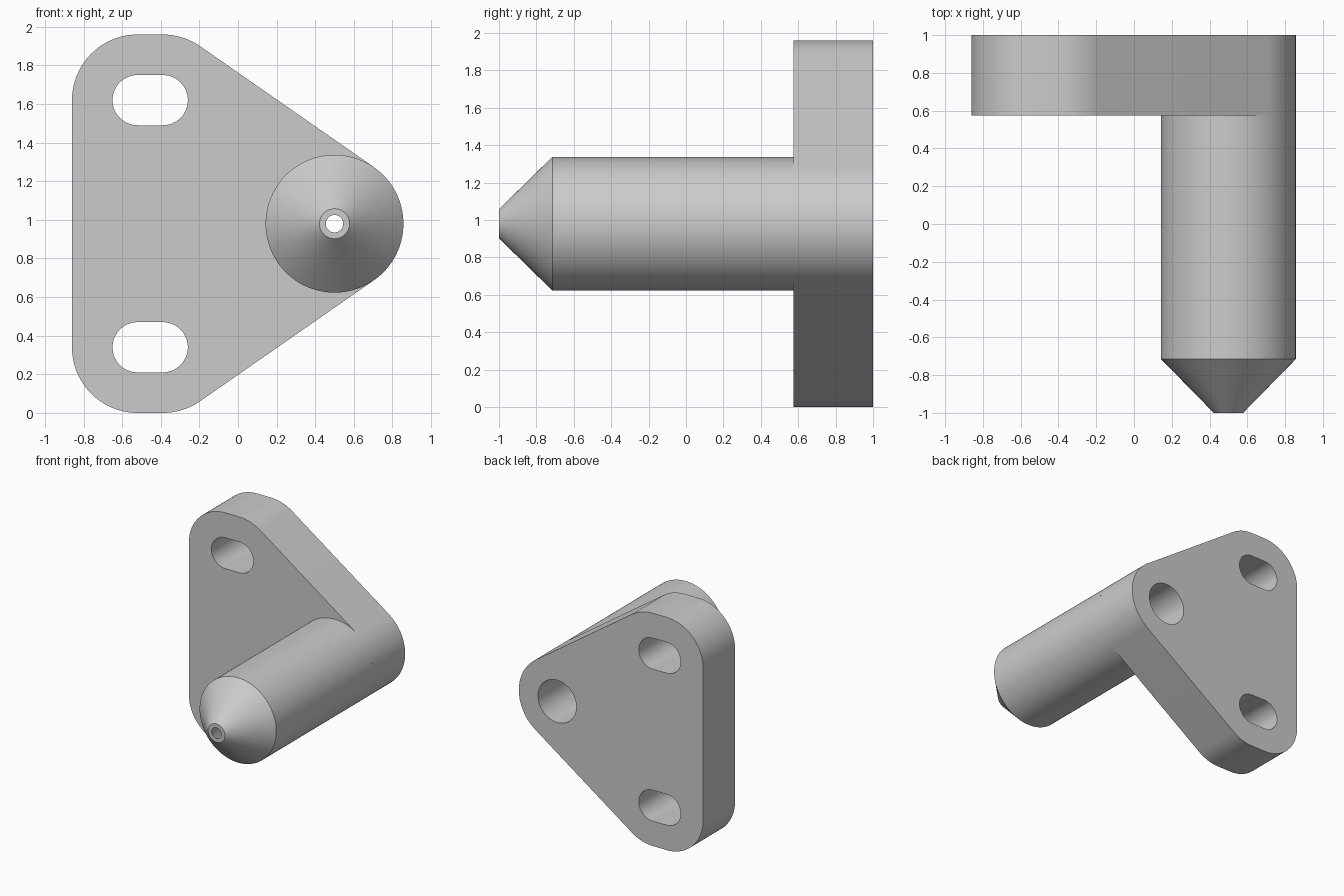
import bpy, bmesh
from math import pi, cos, sin, atan2, acos, hypot, radians
from mathutils import Vector

cube = bpy.data.objects.get("Cube")
if cube:
    bpy.data.objects.remove(cube, do_unlink=True)

grey = bpy.data.materials.new("light_grey")
grey.use_nodes = True
colour = (0.6, 0.6, 0.6, 1)
grey.diffuse_color = colour
grey.node_tree.nodes["Principled BSDF"].inputs["Base Color"].default_value = colour

MID = 0.98                 # height of the symmetry plane
BOSS_X, BOSS_R = 0.5, 0.357
BORE_R, TIP_HOLE_R = 0.178, 0.045
FRONT, BACK = 0.575, 1.0   # plate faces
SLOT_X = (-0.52, -0.39)
SLOT_H, SLOT_R, CORNER_R = 0.64, 0.13, 0.34


def arc(x, z, r, start, end):
    n = max(2, round(abs(end - start) / (2 * pi) * 96))
    return [(x + r * cos(start + (end - start) * i / n),
             z + r * sin(start + (end - start) * i / n)) for i in range(n + 1)]


def finish(obj):
    bm = bmesh.new()
    bm.from_mesh(obj.data)
    bmesh.ops.remove_doubles(bm, verts=bm.verts, dist=0.0002)
    bmesh.ops.recalc_face_normals(bm, faces=bm.faces)
    bm.to_mesh(obj.data)
    bm.free()
    obj.data.materials.clear()
    obj.data.materials.append(grey)
    bpy.ops.object.select_all(action='DESELECT')
    obj.select_set(True)
    bpy.context.view_layer.objects.active = obj
    bpy.ops.object.shade_smooth_by_angle(angle=radians(20))


# Plate outline: rounded corners joined to the boss by tangent lines
dx, dz = BOSS_X - SLOT_X[1], SLOT_H
t = atan2(-dz, dx) + acos((CORNER_R - BOSS_R) / hypot(dx, dz))
top, low = MID + SLOT_H, MID - SLOT_H
outline = (arc(BOSS_X, MID, BOSS_R, -t, t)
           + arc(SLOT_X[1], top, CORNER_R, t, pi / 2)
           + arc(SLOT_X[0], top, CORNER_R, pi / 2, pi)
           + arc(SLOT_X[0], low, CORNER_R, pi, 1.5 * pi)
           + arc(SLOT_X[1], low, CORNER_R, 1.5 * pi, 2 * pi - t))
loops = [outline, arc(BOSS_X, MID, BORE_R, 0, 2 * pi)[:-1]]

# Mounting slots
for z in (low, top):
    loops.append(arc(SLOT_X[1], z, SLOT_R, -pi / 2, pi / 2)
                 + arc(SLOT_X[0], z, SLOT_R, pi / 2, 1.5 * pi))

# Mounting plate, extruded from the outline and its holes
curve = bpy.data.curves.new("mounting_plate", 'CURVE')
curve.dimensions = '2D'
curve.fill_mode = 'BOTH'
curve.extrude = (BACK - FRONT) / 2
for pts in loops:
    spline = curve.splines.new('POLY')
    spline.points.add(len(pts) - 1)
    for p, (x, z) in zip(spline.points, pts):
        p.co = (x, z, 0, 1)
    spline.use_cyclic_u = True
plate = bpy.data.objects.new("mounting_plate", curve)
plate.location = (0, (FRONT + BACK) / 2, 0)
plate.rotation_euler = (pi / 2, 0, 0)
bpy.context.collection.objects.link(plate)
bpy.ops.object.select_all(action='DESELECT')
plate.select_set(True)
bpy.context.view_layer.objects.active = plate
bpy.ops.object.convert(target='MESH')
finish(bpy.context.view_layer.objects.active)

# Hollow barrel with a conical tip, turned around the bore axis
profile = [(BOSS_R, FRONT), (BOSS_R, -0.715), (0.078, -1), (TIP_HOLE_R, -1),
           (BORE_R, -0.715), (BORE_R, FRONT)]
bm = bmesh.new()
verts = [bm.verts.new((BOSS_X + r, y, MID)) for r, y in profile]
edges = [bm.edges.new(pair) for pair in zip(verts, verts[1:])]
bmesh.ops.spin(bm, geom=verts + edges, cent=(BOSS_X, 0, MID),
               axis=Vector((0, 1, 0)), angle=2 * pi, steps=96)
mesh = bpy.data.meshes.new("nozzle_barrel")
bm.to_mesh(mesh)
bm.free()
barrel = bpy.data.objects.new("nozzle_barrel", mesh)
bpy.context.collection.objects.link(barrel)
finish(barrel)
